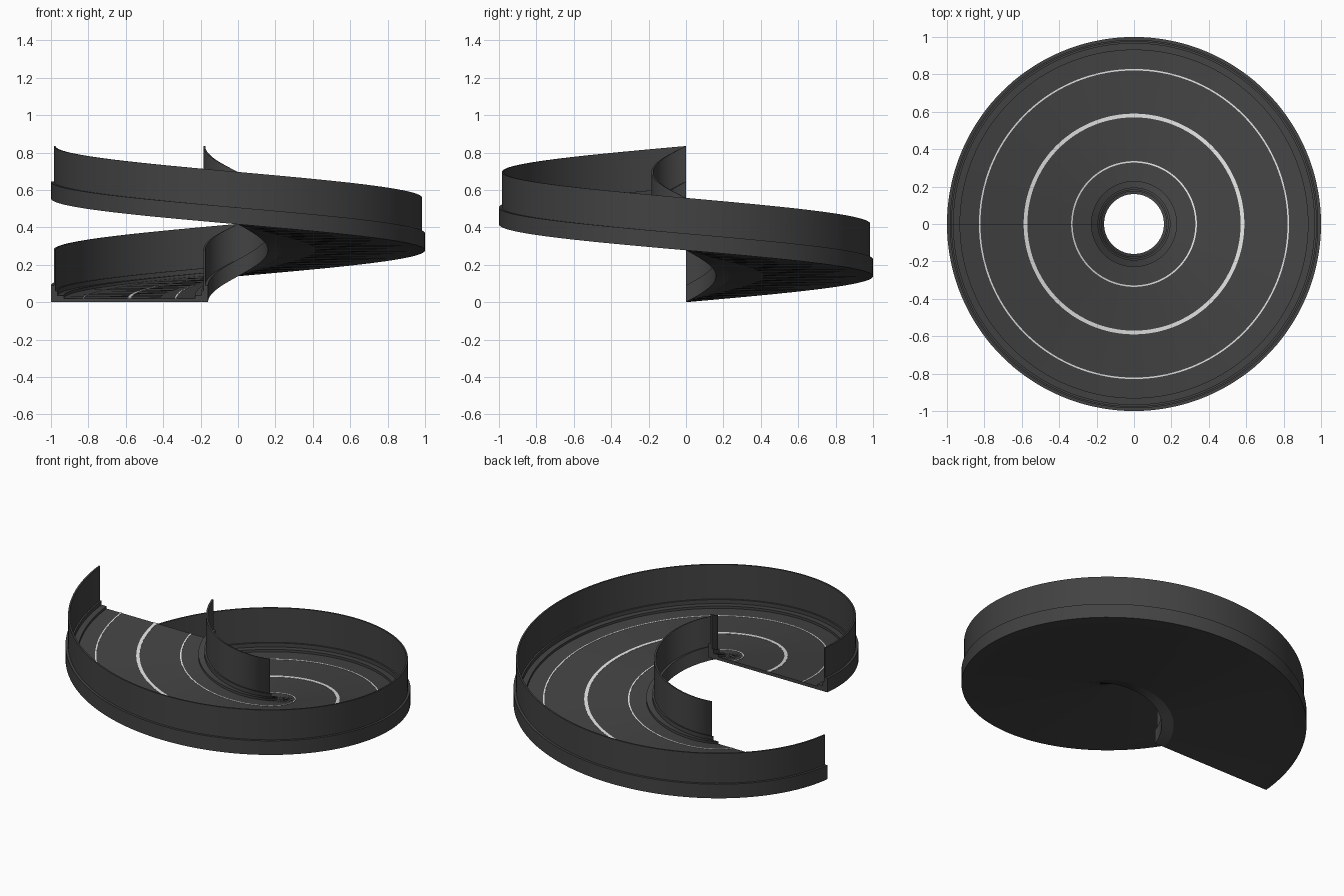
import bpy, bmesh, math

cube = bpy.data.objects.get("Cube")
if cube:
    bpy.data.objects.remove(cube, do_unlink=True)

RISE = 0.555      # climb over one full turn
SEGMENTS = 144
FLOOR = 0.02      # thickness of the ramp slab
WALL = 0.28       # height of the guard walls


def material(name, value):
    mat = bpy.data.materials.new(name)
    mat.use_nodes = True
    colour = (value, value, value, 1)
    mat.diffuse_color = colour
    mat.node_tree.nodes["Principled BSDF"].inputs["Base Color"].default_value = colour
    return mat


dark = material("dark grey", 0.055)
white = material("off white", 0.75)


def helix_sweep(name, profile, mat):
    """Sweep a closed (radius, height) profile clockwise up one full turn."""
    bm = bmesh.new()
    rings = []
    for i in range(SEGMENTS + 1):
        t = i / SEGMENTS
        a = math.pi - 2 * math.pi * t
        rings.append([bm.verts.new((r * math.cos(a), r * math.sin(a), z + RISE * t))
                      for r, z in profile])
    n = len(profile)
    for low, high in zip(rings, rings[1:]):
        for j in range(n):
            k = (j + 1) % n
            bm.faces.new((low[j], low[k], high[k], high[j]))
    bm.faces.new(rings[0])
    bm.faces.new(rings[-1][::-1])
    bmesh.ops.recalc_face_normals(bm, faces=bm.faces)
    mesh = bpy.data.meshes.new(name)
    bm.to_mesh(mesh)
    bm.free()
    mesh.materials.append(mat)
    obj = bpy.data.objects.new(name, mesh)
    bpy.context.collection.objects.link(obj)
    bpy.ops.object.select_all(action="DESELECT")
    obj.select_set(True)
    bpy.context.view_layer.objects.active = obj
    bpy.ops.object.shade_smooth_by_angle(angle=math.radians(30))
    return obj


def box(r0, r1, z0, z1):
    return [(r0, z0), (r1, z0), (r1, z1), (r0, z1)]


def edge_profile(rim, inward):
    """Stepped kerb with a thin wall; inward points from the rim to the lane."""
    steps = [(0, 0), (0.07, 0), (0.07, 0.035), (0.035, 0.035), (0.035, 0.06),
             (0.025, 0.06), (0.025, WALL), (0.015, WALL), (0.015, 0.09), (0, 0.09)]
    return [(rim + inward * d, z) for d, z in steps]


# Ramp slab between the two kerbs
helix_sweep("ramp_floor", box(0.23, 0.93, 0, FLOOR), dark)

# Kerbs with guard walls
helix_sweep("outer_guard_wall", edge_profile(1.0, -1), dark)
helix_sweep("inner_guard_wall", edge_profile(0.16, 1), dark)

# Painted lane lines
for name, radius, width in (("inner_edge_line", 0.332, 0.008),
                            ("centre_line", 0.58, 0.02),
                            ("outer_edge_line", 0.825, 0.008)):
    helix_sweep(name, box(radius - width / 2, radius + width / 2,
                          FLOOR - 0.001, FLOOR + 0.002), white)
